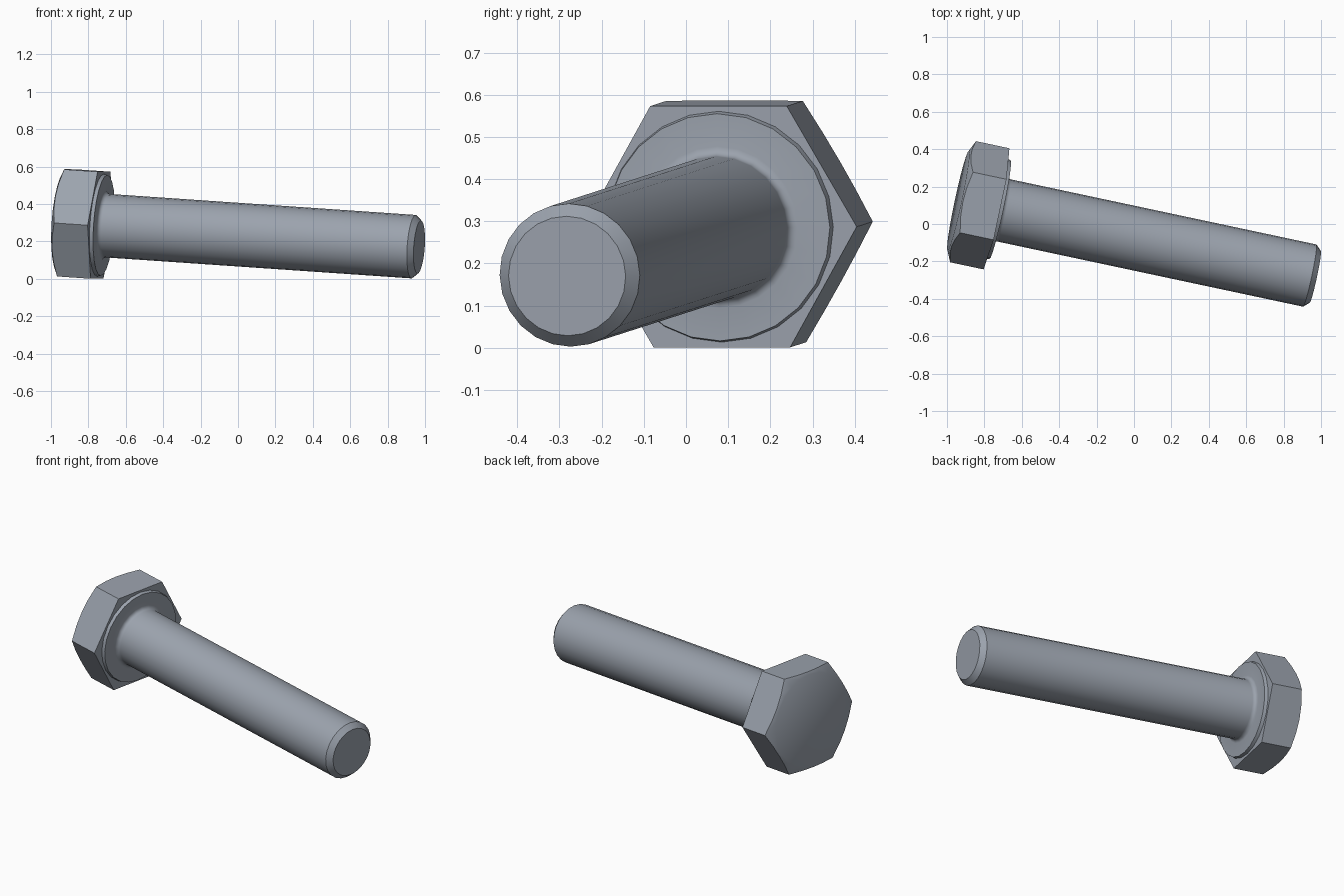
import bpy, bmesh, math
from mathutils import Vector, Matrix

cube = bpy.data.objects.get("Cube")
if cube:
    bpy.data.objects.remove(cube, do_unlink=True)

SEG = 24

# One steel colour for everything
steel = bpy.data.materials.new("blue_grey_steel")
steel.use_nodes = True
colour = (0.33, 0.365, 0.42, 1)
steel.diffuse_color = colour
steel.node_tree.nodes["Principled BSDF"].inputs["Base Color"].default_value = colour

# Bolt frame: local z runs from the underside of the head to the tip
axis = Vector((1, -0.213, -0.0685)).normalized()
side = Vector((0, 0, 1)).cross(axis).normalized()
up = axis.cross(side)
frame = Matrix((side, up, axis)).transposed().to_4x4()
frame.translation = (-0.735, 0.081, 0.287)


def polar(r, i, z):
    a = 2 * math.pi * i / SEG
    return (r * math.cos(a), r * math.sin(a), z)


def loft(name, rings, start_cap=None, end_cap=None):
    """Bridge closed rings of points; caps are fans to a centre height."""
    bm = bmesh.new()
    loops = [[bm.verts.new(p) for p in ring] for ring in rings]
    for a, b in zip(loops, loops[1:]):
        for i in range(SEG):
            j = (i + 1) % SEG
            bm.faces.new((a[i], a[j], b[j], b[i]))
    for loop, height in ((loops[0], start_cap), (loops[-1], end_cap)):
        if height is not None:
            c = bm.verts.new((0, 0, height))
            for i in range(SEG):
                bm.faces.new((loop[i], loop[(i + 1) % SEG], c))
    bmesh.ops.recalc_face_normals(bm, faces=bm.faces)
    mesh = bpy.data.meshes.new(name)
    bm.to_mesh(mesh)
    bm.free()
    mesh.materials.append(steel)
    obj = bpy.data.objects.new(name, mesh)
    bpy.context.collection.objects.link(obj)
    obj.matrix_world = frame
    bpy.ops.object.select_all(action='DESELECT')
    obj.select_set(True)
    bpy.context.view_layer.objects.active = obj
    bpy.ops.object.shade_smooth_by_angle(angle=math.radians(30))
    return obj


# Hex head: flat sides, with the outer end turned to a shallow chamfer
APOTHEM, HEIGHT, TOP_R, SLOPE = 0.2867, 0.21, 0.272, 0.45


def hex_radius(i):
    a = (2 * math.pi * i / SEG) % (math.pi / 3) - math.pi / 6
    return APOTHEM / math.cos(a)


radii = [hex_radius(i) for i in range(SEG)]
under = [polar(r, i, 0) for i, r in enumerate(radii)]
rim = [polar(r, i, -HEIGHT + SLOPE * (r - TOP_R)) for i, r in enumerate(radii)]
top = [polar(TOP_R, i, -HEIGHT) for i in range(SEG)]
loft("hex_head", [under, rim, top], 0, -HEIGHT)

# Shank: washer face, fillet, plain cylinder and chamfered tip
R, FACE, FILLET, TIP = 0.17, 0.019, 0.022, 1.746
profile = [(0.275, -0.003), (0.27, FACE)]
for k in range(5):
    t = math.pi / 2 * k / 4
    profile.append((R + FILLET * (1 - math.sin(t)),
                    FACE + FILLET * (1 - math.cos(t))))
profile += [(R, TIP - 0.03), (0.142, TIP)]
loft("shank", [[polar(r, i, z) for i in range(SEG)] for r, z in profile],
     None, TIP)
